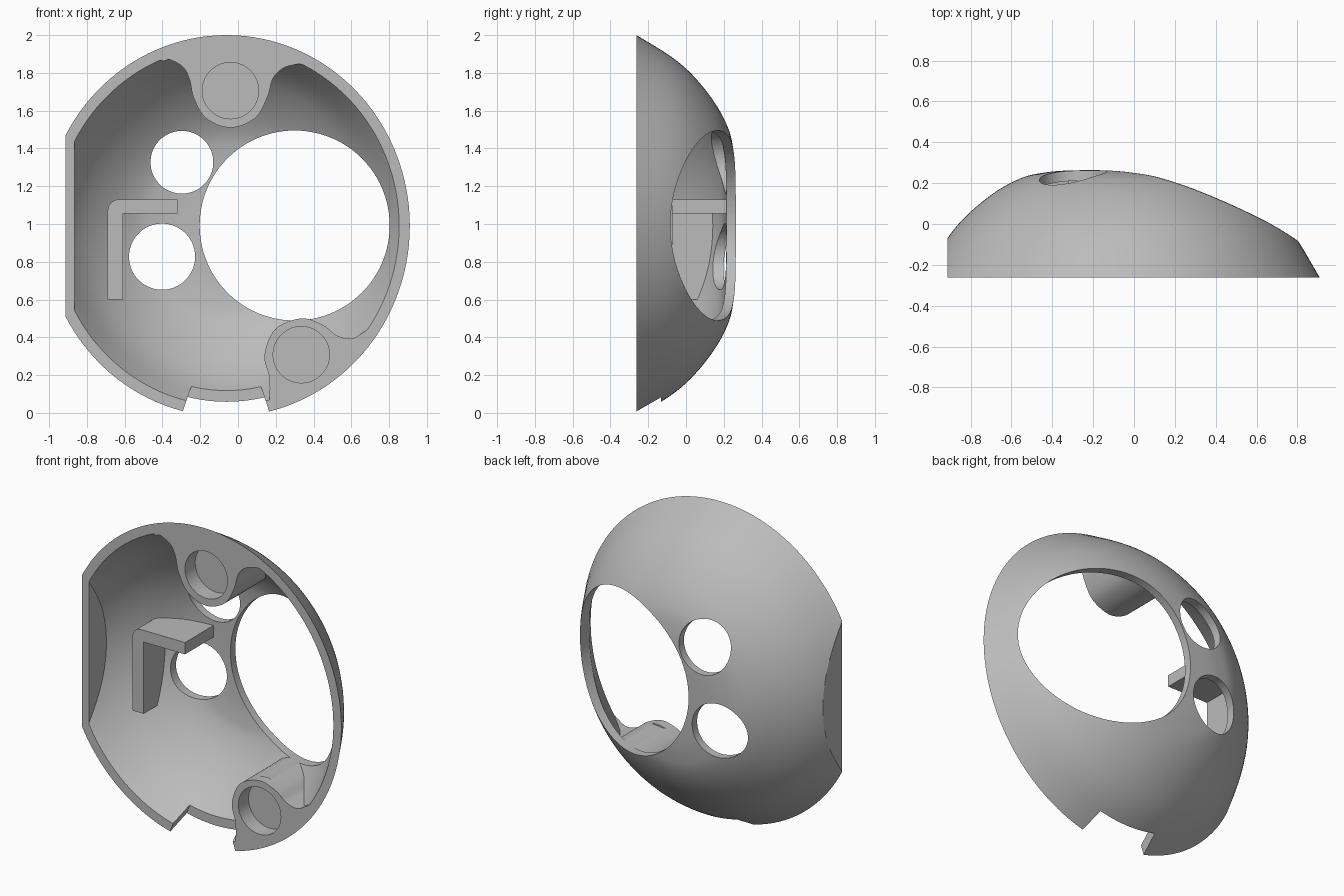
import bpy, bmesh, math
from mathutils import Vector

cube = bpy.data.objects.get("Cube")
if cube:
    bpy.data.objects.remove(cube, do_unlink=True)

CX, CZ, SX = -0.06, 0.99, 0.96     # dome axis and sideways squash
FRONT, WALL = -0.262, 0.05

grey = bpy.data.materials.new("light_grey")
grey.use_nodes = True
grey.diffuse_color = (0.5, 0.5, 0.5, 1)
grey.node_tree.nodes["Principled BSDF"].inputs["Base Color"].default_value = (0.5, 0.5, 0.5, 1)


def smooth_path(points, steps=6):
    """Catmull-Rom curve through 2D points."""
    p = [Vector(q) for q in points]
    p = [2 * p[0] - p[1]] + p + [2 * p[-1] - p[-2]]
    out = []
    for a, b, c, d in zip(p, p[1:], p[2:], p[3:]):
        for i in range(steps):
            t = i / steps
            out.append(0.5 * (2 * b + (c - a) * t + (2 * a - 5 * b + 4 * c - d) * t ** 2
                              + (3 * b - a - 3 * c + d) * t ** 3))
    return out + [p[-2]]


def finish(bm, name):
    bmesh.ops.recalc_face_normals(bm, faces=bm.faces)
    mesh = bpy.data.meshes.new(name)
    bm.to_mesh(mesh)
    bm.free()
    mesh.materials.append(grey)
    ob = bpy.data.objects.new(name, mesh)
    bpy.context.collection.objects.link(ob)
    return ob


def dome(name, profile, segments=128):
    """Closed solid turned about the y axis; profile runs from the pole to the rim."""
    bm = bmesh.new()
    pole = bm.verts.new((CX, profile[0].y, CZ))
    rings = []
    for r, y in profile[1:]:
        rings.append([bm.verts.new((CX + SX * r * math.cos(a), y, CZ + r * math.sin(a)))
                      for a in (2 * math.pi * i / segments for i in range(segments))])
    for i in range(segments):
        j = (i + 1) % segments
        bm.faces.new((pole, rings[0][i], rings[0][j]))
        for lo, hi in zip(rings, rings[1:]):
            bm.faces.new((lo[i], hi[i], hi[j], lo[j]))
    bm.faces.new(rings[-1])
    return finish(bm, name)


def prism(name, outline, y0, y1):
    """Outline in x and z, extruded along y."""
    bm = bmesh.new()
    face = bm.faces.new([bm.verts.new((x, y0, z)) for x, z in outline])
    ext = bmesh.ops.extrude_face_region(bm, geom=[face])
    verts = [g for g in ext["geom"] if isinstance(g, bmesh.types.BMVert)]
    bmesh.ops.translate(bm, verts=verts, vec=(0, y1 - y0, 0))
    return finish(bm, name)


def circle(x, z, r, n=72):
    return [(x + r * math.cos(2 * math.pi * i / n), z + r * math.sin(2 * math.pi * i / n))
            for i in range(n)]


def cut(target, cutter):
    mod = target.modifiers.new("cut", "BOOLEAN")
    mod.operation, mod.solver, mod.object = "DIFFERENCE", "EXACT", cutter
    bpy.context.view_layer.objects.active = target
    bpy.ops.object.modifier_apply(modifier=mod.name)
    bpy.data.objects.remove(cutter, do_unlink=True)


# Outer and inner dome profiles as (radius, y)
outer = smooth_path([(0, 0.265), (0.27, 0.262), (0.40, 0.251), (0.51, 0.226), (0.64, 0.16),
                     (0.78, 0.052), (0.89, -0.07), (1.01, FRONT)])
inner = [Vector((0, outer[0].y - WALL))]
for a, b, c in zip(outer, outer[1:], outer[2:] + outer[-1:]):
    t = (c - a).normalized()
    inner.append(b + Vector((t.y, -t.x)) * WALL)
inner.append(inner[-1] + (inner[-1] - inner[-2]).normalized() * 0.16)

shell = dome("shell", outer)
cavity = dome("cavity", inner)

# Flat left side, outside and inside
cut(shell, prism("side_cut", [(-2, -1), (-0.914, -1), (-0.914, 3), (-2, 3)], -1, 1))
cut(cavity, prism("side_wall", [(-2, -1), (-0.865, -1), (-0.865, 3), (-2, 3)], -1, 1))

# Screw bosses blended into the rim
top_boss = [(-0.6, 2.2), (-0.43, 1.89), (-0.36, 1.87), (-0.29, 1.83), (-0.255, 1.76),
            (-0.235, 1.67), (-0.17, 1.56), (-0.04, 1.51), (0.09, 1.56), (0.155, 1.67),
            (0.185, 1.77), (0.24, 1.825), (0.32, 1.847), (0.43, 1.86), (0.6, 2.2)]
low_boss = [(0.14, -0.2), (0.165, 0.05), (0.165, 0.19), (0.14, 0.305), (0.197, 0.443),
            (0.335, 0.5), (0.45, 0.465), (0.52, 0.412), (0.6, 0.393), (0.67, 0.43),
            (0.76, 0.48), (0.95, 0.4), (0.7, -0.2)]
for outline in (top_boss, low_boss):
    cut(cavity, prism("boss", smooth_path(outline), -0.6, 0.6))

# L-shaped bracket with a rounded corner
corner = [(-0.63 + 0.06 * math.cos(a), 1.07 + 0.06 * math.sin(a))
          for a in (math.pi / 2 + math.pi / 2 * i / 8 for i in range(9))]
bracket = [(-0.61, 0.6), (-0.61, 1.055), (-0.32, 1.055), (-0.32, 1.13)] + corner + [(-0.69, 0.6)]
cut(cavity, prism("bracket", bracket, -0.075, 0.6))

# Hollow out the shell
cut(shell, cavity)

# Round openings through the back
for x, z, r in ((0.3, 0.992, 0.503), (-0.297, 1.327, 0.166), (-0.402, 0.827, 0.175)):
    cut(shell, prism("opening", circle(x, z, r, 96), -0.2, 0.6))

# Blind pockets in the bosses
for x, z in ((-0.04, 1.706), (0.335, 0.308)):
    cut(shell, prism("pocket", circle(x, z, 0.149), -0.5, -0.16))

# Dovetail notch in the lower rim
cut(shell, prism("notch", [(-0.33, -0.1), (0.2, -0.1), (0.115, 0.16), (-0.24, 0.16)], -0.5, -0.132))

# Smooth curved walls, keep the rims crisp
bpy.ops.object.select_all(action="DESELECT")
shell.select_set(True)
bpy.context.view_layer.objects.active = shell
bpy.ops.object.shade_smooth_by_angle(angle=math.radians(30))
